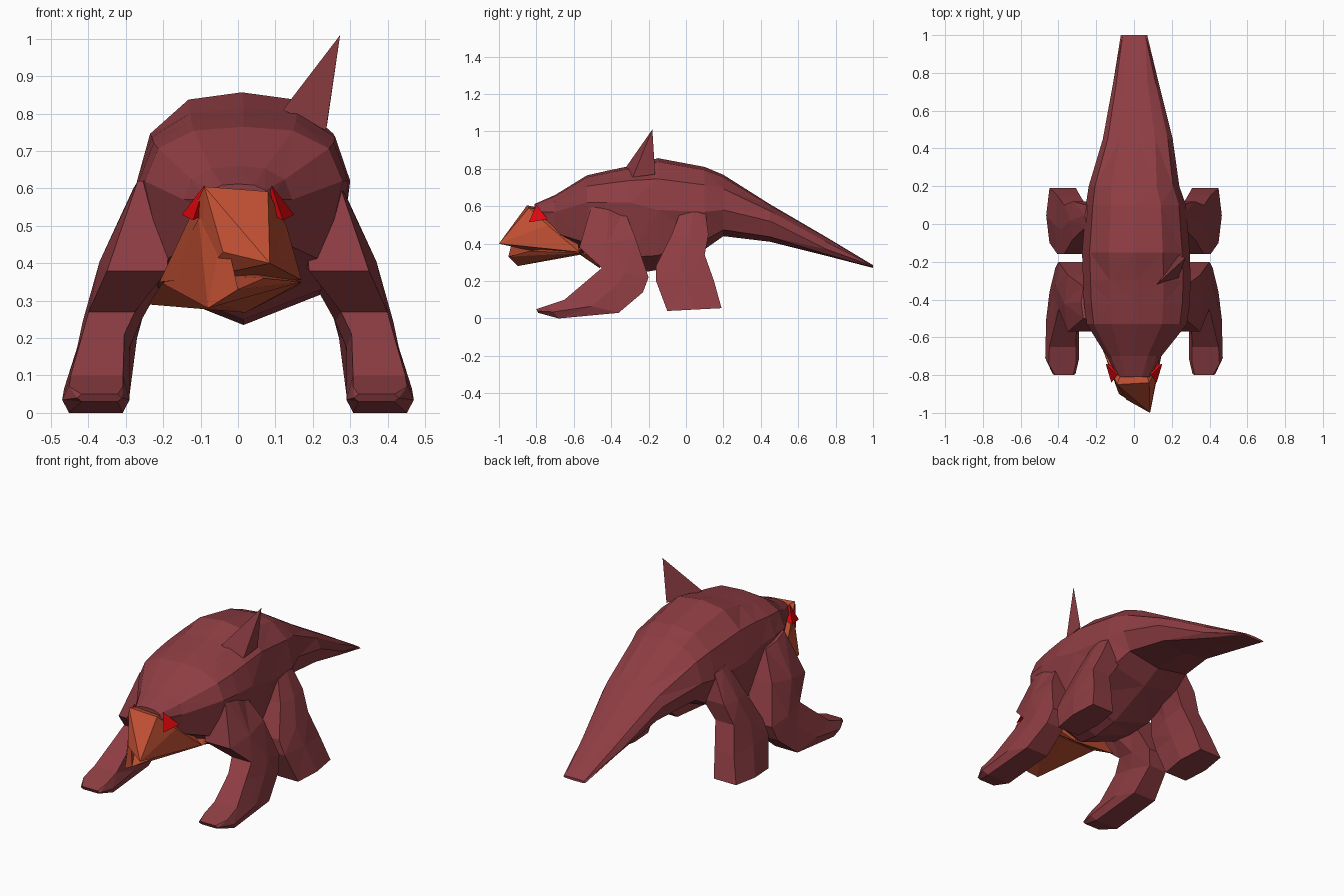
import bpy, bmesh

def material(name, rgb):
    m = bpy.data.materials.new(name)
    m.diffuse_color = (*rgb, 1)
    return m

HIDE = material("maroon hide", (0.27, 0.047, 0.056))
FACE = material("rust orange", (0.53, 0.08, 0.033))
EYE = material("bright red", (0.75, 0.002, 0.004))

def finish(bm, name, mat):
    bmesh.ops.recalc_face_normals(bm, faces=bm.faces)
    me = bpy.data.meshes.new(name)
    bm.to_mesh(me)
    bm.free()
    me.materials.append(mat)
    ob = bpy.data.objects.new(name, me)
    bpy.context.collection.objects.link(ob)
    return ob

def loft(name, rings, mat):
    """Skin a row of equal-sized rings and cap both ends."""
    bm = bmesh.new()
    rows = [[bm.verts.new(p) for p in r] for r in rings]
    n = len(rows[0])
    for a, b in zip(rows, rows[1:]):
        for i in range(n):
            j = (i + 1) % n
            bm.faces.new((a[i], a[j], b[j], b[i]))
    bm.faces.new(rows[0])
    bm.faces.new(rows[-1][::-1])
    bmesh.ops.triangulate(bm, faces=bm.faces)
    return finish(bm, name, mat)

def hull(name, pts, mat):
    """Faceted solid around a few corner points."""
    bm = bmesh.new()
    for p in pts:
        bm.verts.new(p)
    res = bmesh.ops.convex_hull(bm, input=bm.verts)
    junk = {g for g in res["geom_interior"] + res["geom_unused"]
            if isinstance(g, bmesh.types.BMVert)}
    bmesh.ops.delete(bm, geom=list(junk), context='VERTS')
    return finish(bm, name, mat)

# Body and tail: y, half width, centre x, top z, widest z, bottom z
body = [
    (-0.81, 0.085, 0.0, 0.612, 0.57, 0.52),
    (-0.70, 0.145, 0.0, 0.66, 0.57, 0.42),
    (-0.53, 0.265, 0.015, 0.765, 0.62, 0.335),
    (-0.42, 0.28, 0.015, 0.79, 0.62, 0.25),
    (-0.30, 0.285, 0.015, 0.815, 0.62, 0.235),
    (-0.15, 0.285, 0.01, 0.857, 0.58, 0.26),
    (0.10, 0.265, 0.01, 0.81, 0.57, 0.37),
    (0.20, 0.24, 0.0, 0.768, 0.58, 0.44),
    (0.45, 0.185, 0.02, 0.61, 0.52, 0.41),
    (0.75, 0.12, 0.01, 0.435, 0.37, 0.335),
    (1.00, 0.07, 0.0, 0.285, 0.277, 0.27),
]
half = [(0.5, 0.93), (0.86, 0.6), (1, 0), (0.82, -0.76)]
profile = [(0, 1)] + half + [(0, -1)] + [(-u, v) for u, v in half[::-1]]
rings = []
for y, w, cx, top, mid, low in body:
    rings.append([(cx + u * w, y, mid + v * ((top - mid) if v > 0 else (mid - low)))
                  for u, v in profile])
loft("body_and_tail", rings, HIDE)

# Legs: front y, z, back y, z, inner x, outer x at each section
front_leg = [
    (-0.50, 0.62, -0.33, 0.58, 0.16, 0.28),
    (-0.57, 0.38, -0.27, 0.43, 0.17, 0.37),
    (-0.45, 0.27, -0.20, 0.22, 0.26, 0.415),
    (-0.52, 0.21, -0.23, 0.14, 0.29, 0.43),
    (-0.65, 0.10, -0.36, 0.03, 0.29, 0.465),
    (-0.74, 0.07, -0.68, 0.00, 0.29, 0.47),
    (-0.80, 0.05, -0.79, 0.03, 0.31, 0.43),
]
hind_leg = [
    (-0.01, 0.62, 0.10, 0.60, 0.15, 0.26),
    (-0.08, 0.44, 0.12, 0.45, 0.17, 0.34),
    (-0.16, 0.28, 0.10, 0.34, 0.24, 0.385),
    (-0.16, 0.20, 0.15, 0.20, 0.27, 0.42),
    (-0.10, 0.04, 0.19, 0.055, 0.29, 0.465),
]

def leg_ring(s, side):
    fy, fz, by, bz, xi, xo = s
    a, b = xi + 0.1 * (xo - xi), xi + 0.9 * (xo - xi)
    my, mz = (fy + by) / 2, (fz + bz) / 2
    return [(side * x, y, z) for x, y, z in (
        (a, fy, fz), (b, fy, fz), (xo, my, mz), (b, by, bz), (a, by, bz), (xi, my, mz))]

for label, side in (("right", 1), ("left", -1)):
    loft("front_leg_" + label, [leg_ring(s, side) for s in front_leg], HIDE)
    loft("hind_leg_" + label, [leg_ring(s, side) for s in hind_leg], HIDE)
    # Eyes: thin wedges on the sides of the face
    hull("eye_" + label, [(side * 0.09, -0.80, 0.608), (side * 0.15, -0.74, 0.53),
                          (side * 0.12, -0.84, 0.515), (side * 0.07, -0.76, 0.54)], EYE)

# Upper head and beak, twisted a little to one side
hull("upper_head", [
    (-0.09, -0.85, 0.605), (0.08, -0.84, 0.592), (-0.12, -0.74, 0.50), (0.13, -0.74, 0.50),
    (0.085, -1.00, 0.40), (-0.04, -0.93, 0.43), (-0.10, -0.82, 0.36),
    (-0.21, -0.56, 0.35), (0.17, -0.57, 0.355), (0.0, -0.60, 0.55)], FACE)

# Lower jaw, throat and the hooked side of the beak
hull("lower_jaw", [
    (-0.08, -0.90, 0.28), (0.0, -0.95, 0.33), (0.07, -0.84, 0.36), (-0.11, -0.80, 0.37),
    (-0.20, -0.57, 0.345), (0.17, -0.57, 0.35), (0.0, -0.57, 0.34), (0.0, -0.55, 0.40)], FACE)
hull("throat", [
    (-0.20, -0.58, 0.35), (0.17, -0.575, 0.35), (-0.24, -0.46, 0.29), (0.02, -0.46, 0.268),
    (0.16, -0.50, 0.34), (-0.1, -0.42, 0.36), (0.1, -0.42, 0.36)], FACE)
hull("beak_hook", [
    (-0.105, -0.82, 0.52), (-0.04, -0.905, 0.51), (-0.08, -0.90, 0.28),
    (0.0, -0.95, 0.33), (-0.20, -0.57, 0.345)], FACE)

# Single back spike on the right shoulder
hull("back_spike", [(0.12, -0.32, 0.81), (0.235, -0.285, 0.755),
                    (0.238, -0.165, 0.77), (0.273, -0.18, 1.01)], HIDE)
